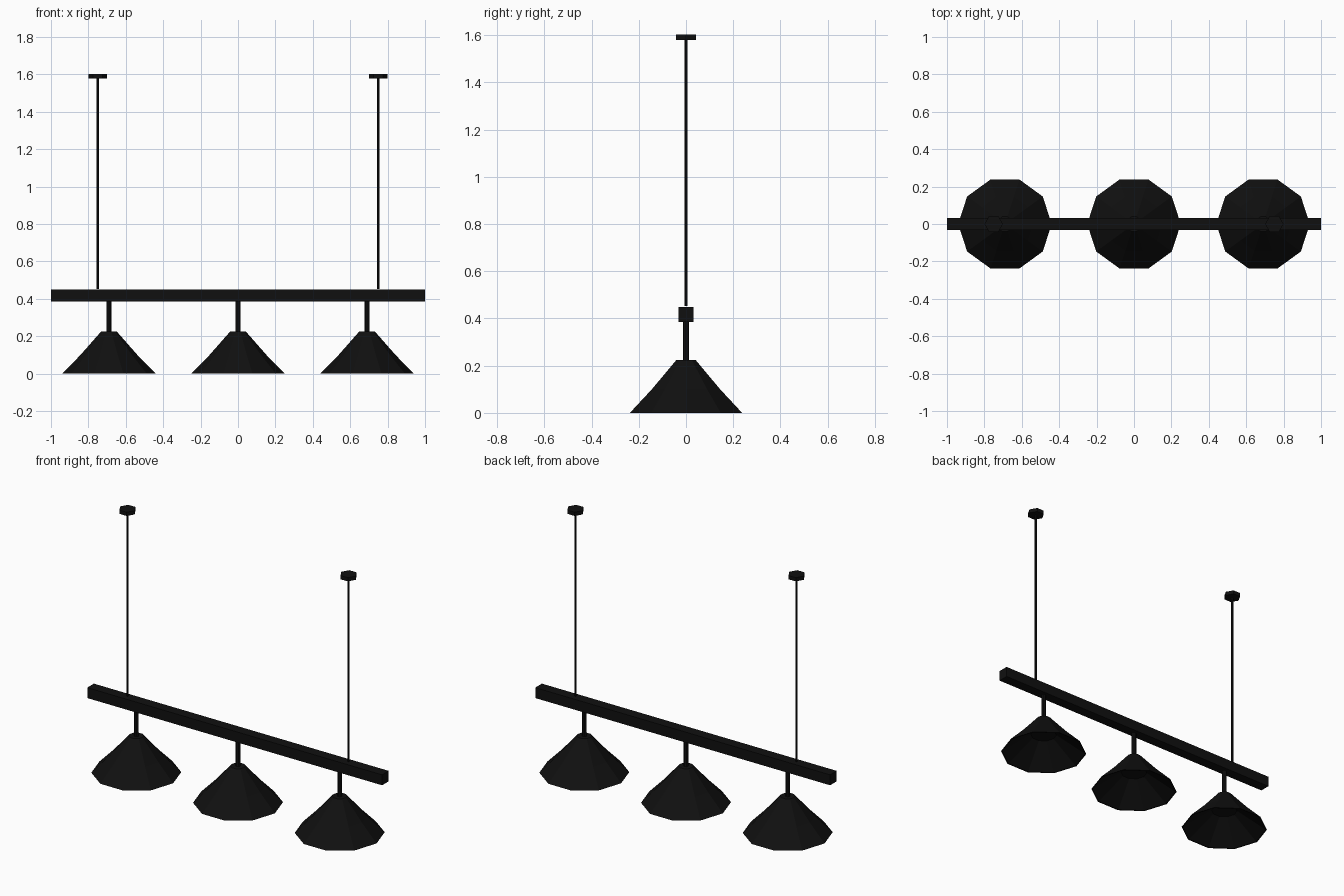
import bpy, bmesh, math

if "Cube" in bpy.data.objects:
    bpy.data.objects.remove(bpy.data.objects["Cube"])

black = bpy.data.materials.new("matte black")
black.diffuse_color = (0.005, 0.005, 0.005, 1)
black.use_nodes = True
black.node_tree.nodes["Principled BSDF"].inputs["Base Color"].default_value = black.diffuse_color


def finish(name, bm, loc):
    bmesh.ops.recalc_face_normals(bm, faces=bm.faces)
    me = bpy.data.meshes.new(name)
    bm.to_mesh(me)
    bm.free()
    me.materials.append(black)
    ob = bpy.data.objects.new(name, me)
    ob.location = loc
    bpy.context.collection.objects.link(ob)
    return ob


def lathe(name, profile, sides, loc=(0, 0, 0)):
    """Faceted solid from (radius, z) points, capped at both ends."""
    bm = bmesh.new()
    rings = []
    for r, z in profile:
        rings.append([bm.verts.new((r * math.cos(2 * math.pi * i / sides),
                                    r * math.sin(2 * math.pi * i / sides), z))
                      for i in range(sides)])
    for a, b in zip(rings, rings[1:]):
        for i in range(sides):
            j = (i + 1) % sides
            bm.faces.new((a[i], a[j], b[j], b[i]))
    bm.faces.new(rings[0])
    bm.faces.new(rings[-1])
    return finish(name, bm, loc)


# Horizontal beam
bm = bmesh.new()
bmesh.ops.create_cube(bm, size=1)
bmesh.ops.scale(bm, vec=(2.0, 0.064, 0.064), verts=bm.verts)
finish("beam", bm, (0, 0, 0.417))

# Three ten-sided shades with hollow undersides, each on a short stem
shade_profile = [(0.075, 0.12), (0.243, 0.0), (0.25, 0.0),
                 (0.152, 0.1), (0.042, 0.225)]
for x, side in ((-0.69, "left"), (0, "middle"), (0.69, "right")):
    lathe("shade_" + side, shade_profile, 10, (x, 0, 0))
    lathe("stem_" + side, [(0.0135, 0.22), (0.0135, 0.39)], 8, (x, 0, 0))

# Two suspension rods with hexagonal ceiling plates
for x, side in ((-0.75, "left"), (0.75, "right")):
    lathe("rod_" + side, [(0.0065, 0.453), (0.0065, 1.585)], 8, (x, 0, 0))
    lathe("ceiling_plate_" + side, [(0.049, 1.579), (0.049, 1.602)], 6, (x, 0, 0))
